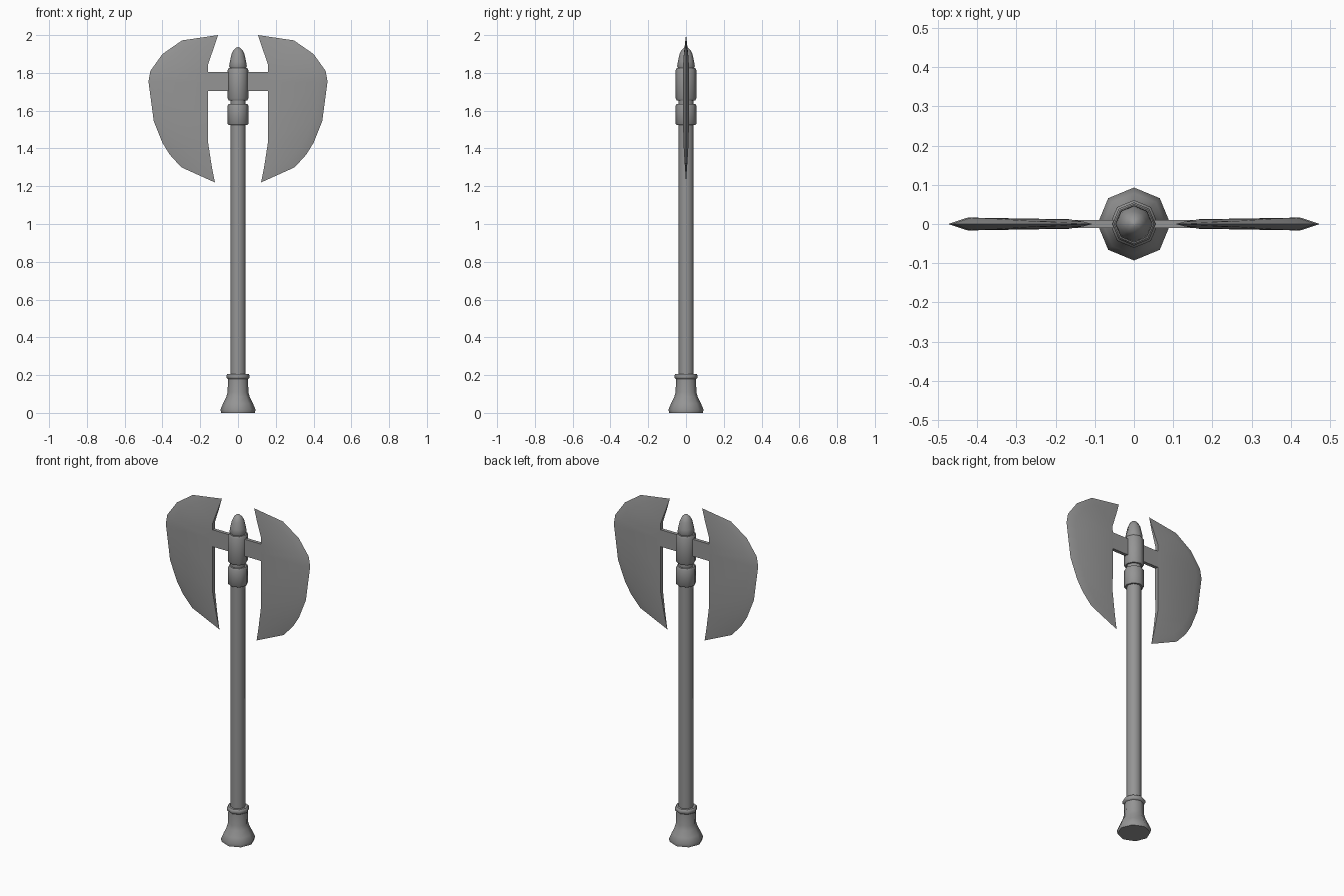
import bpy, bmesh, math

cube = bpy.data.objects.get("Cube")
if cube:
    bpy.data.objects.remove(cube, do_unlink=True)

steel = bpy.data.materials.new("grey_steel")
steel.use_nodes = True
GREY = (0.30, 0.30, 0.30, 1)
steel.diffuse_color = GREY
steel.node_tree.nodes["Principled BSDF"].inputs["Base Color"].default_value = GREY


def finish(name, bm, angle):
    bmesh.ops.remove_doubles(bm, verts=bm.verts, dist=0.0001)
    bmesh.ops.recalc_face_normals(bm, faces=bm.faces)
    mesh = bpy.data.meshes.new(name)
    bm.to_mesh(mesh)
    bm.free()
    mesh.materials.append(steel)
    obj = bpy.data.objects.new(name, mesh)
    bpy.context.collection.objects.link(obj)
    bpy.ops.object.select_all(action='DESELECT')
    obj.select_set(True)
    bpy.context.view_layer.objects.active = obj
    bpy.ops.object.shade_smooth_by_angle(angle=math.radians(angle))
    return obj


def turned(name, profile, sides=8):
    """Eight-sided part from a (radius, height) profile, capped at both ends."""
    bm = bmesh.new()
    rings = []
    for r, z in profile:
        rings.append([bm.verts.new((r * math.cos(a), r * math.sin(a), z))
                      for a in (2 * math.pi * i / sides for i in range(sides))])
    for low, high in zip(rings, rings[1:]):
        for i in range(sides):
            j = (i + 1) % sides
            bm.faces.new((low[i], low[j], high[j], high[i]))
    bm.faces.new(rings[0][::-1])
    bm.faces.new(rings[-1])
    return finish(name, bm, 50)


# Handle and its fittings
turned("pommel", [(0.089, 0.0), (0.093, 0.018), (0.079, 0.05), (0.062, 0.085),
                  (0.055, 0.11), (0.053, 0.185)])
turned("pommel_ring", [(0.053, 0.178), (0.061, 0.185), (0.061, 0.20), (0.055, 0.207)])
turned("shaft", [(0.041, 0.19), (0.041, 1.83)])
turned("lower_collar", [(0.051, 1.525), (0.055, 1.53), (0.055, 1.625), (0.050, 1.635)])
turned("upper_collar", [(0.050, 1.655), (0.055, 1.665), (0.055, 1.815), (0.050, 1.825)])
turned("finial", [(0.040, 1.82), (0.047, 1.835), (0.043, 1.86), (0.034, 1.90),
                  (0.023, 1.922), (0.009, 1.934), (0.001, 1.936)])

# Crossbar joining the blades through the upper collar
bm = bmesh.new()
bmesh.ops.create_cube(bm, size=1)
for v in bm.verts:
    v.co = (v.co.x * 0.33, v.co.y * 0.02, 1.755 + v.co.z * 0.10)
finish("crossbar", bm, 30)

# Blade rows from top to bottom: cutting edge, bevel line, back edge
EDGE = [(0.296, 1.972), (0.40, 1.90), (0.464, 1.81), (0.474, 1.754),
        (0.446, 1.545), (0.40, 1.43), (0.362, 1.368), (0.30, 1.30)]
BEVEL = [(0.27, 1.935, 0.008), (0.365, 1.875, 0.014), (0.415, 1.80, 0.016),
         (0.425, 1.75, 0.016), (0.40, 1.56, 0.016), (0.36, 1.455, 0.014),
         (0.325, 1.40, 0.012), (0.27, 1.335, 0.008)]
BACK = [(0.129, 1.93, 0.006), (0.159, 1.844, 0.011), (0.159, 1.80, 0.012),
        (0.159, 1.75, 0.012), (0.159, 1.55, 0.012), (0.159, 1.436, 0.011),
        (0.149, 1.37, 0.008), (0.138, 1.30, 0.005)]
TOP, BOTTOM = (0.106, 2.0), (0.122, 1.22)


def blade(name, side):
    bm = bmesh.new()
    flat = lambda p: bm.verts.new((side * p[0], 0, p[1]))
    edge = [flat(p) for p in EDGE]
    top, bottom = flat(TOP), flat(BOTTOM)
    backs = []
    for face in (-1, 1):
        bevel, back = [[bm.verts.new((side * x, face * y, z)) for x, z, y in pts]
                       for pts in (BEVEL, BACK)]
        for a, b in ((edge, bevel), (bevel, back)):
            for i in range(len(a) - 1):
                bm.faces.new((a[i], a[i + 1], b[i + 1], b[i]))
            for tip, k in ((top, 0), (bottom, -1)):
                bm.faces.new((tip, a[k], b[k]))
        backs.append(back)
    # Close the back edge
    f, r = backs
    for i in range(len(f) - 1):
        bm.faces.new((f[i], f[i + 1], r[i + 1], r[i]))
    bm.faces.new((top, f[0], r[0]))
    bm.faces.new((bottom, f[-1], r[-1]))
    return finish(name, bm, 30)


blade("left_blade", 1)
blade("right_blade", -1)
